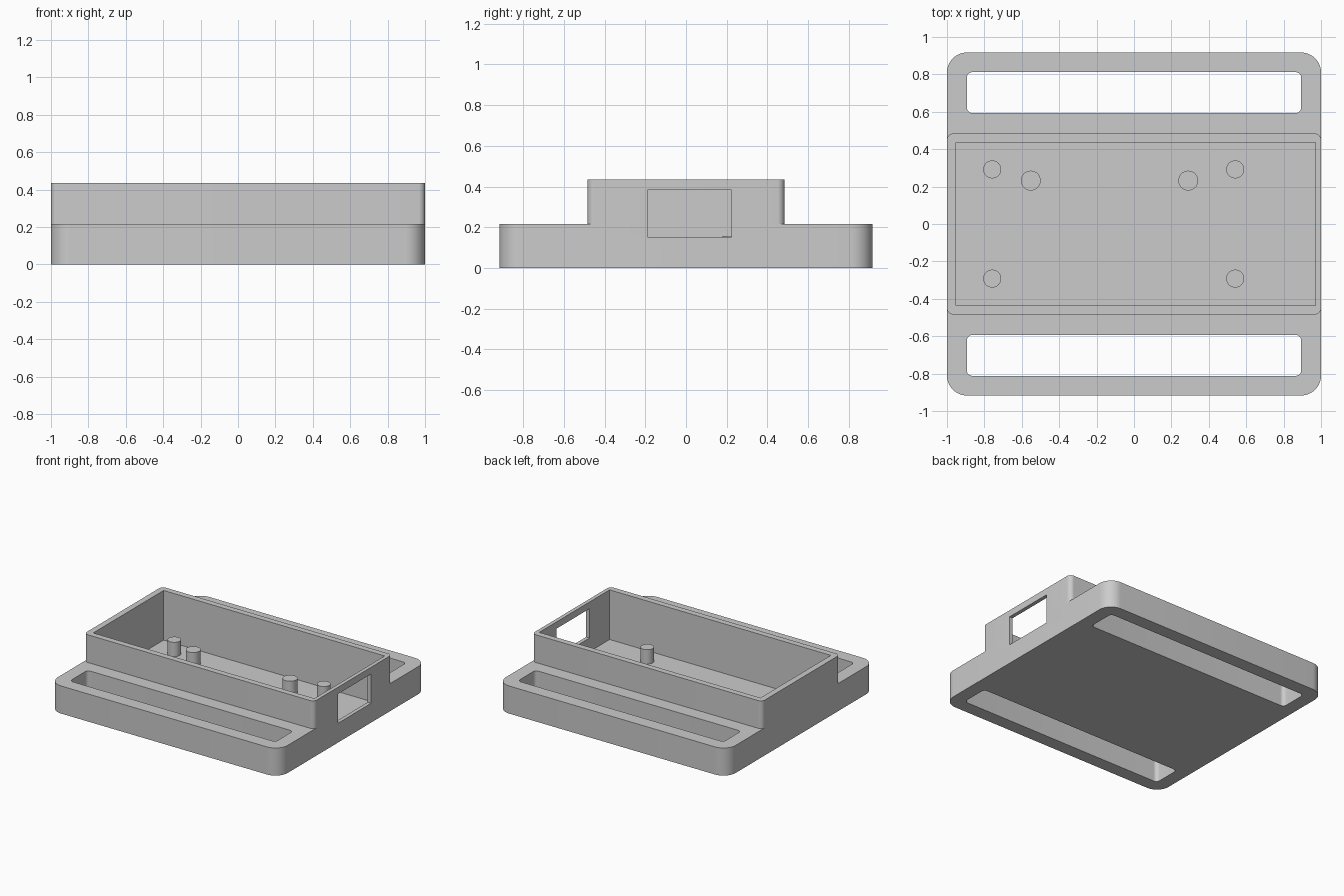
import bpy
import bmesh
from math import cos, sin, pi, radians

cube = bpy.data.objects.get("Cube")
if cube:
    bpy.data.objects.remove(cube, do_unlink=True)

grey = bpy.data.materials.new("light grey plastic")
grey.use_nodes = True
grey.diffuse_color = (0.6, 0.6, 0.6, 1)
grey.node_tree.nodes["Principled BSDF"].inputs["Base Color"].default_value = grey.diffuse_color

BASE_TOP, RIM_TOP, FLOOR = 0.217, 0.435, 0.045


def block(name, x0, x1, y0, y1, z0, z1, radius=0.0, steps=10):
    """Upright box whose vertical edges can be rounded."""
    outline = []
    corners = [(x1, y1, -1, -1), (x0, y1, 1, -1), (x0, y0, 1, 1), (x1, y0, -1, 1)]
    for i, (x, y, dx, dy) in enumerate(corners):
        if not radius:
            outline.append((x, y))
            continue
        for k in range(steps + 1):
            a = (i + k / steps) * pi / 2
            outline.append((x + radius * (dx + cos(a)), y + radius * (dy + sin(a))))
    bm = bmesh.new()
    face = bm.faces.new([bm.verts.new((x, y, z0)) for x, y in outline])
    top = bmesh.ops.extrude_face_region(bm, geom=[face])["geom"]
    verts = [v for v in top if isinstance(v, bmesh.types.BMVert)]
    bmesh.ops.translate(bm, verts=verts, vec=(0, 0, z1 - z0))
    bmesh.ops.recalc_face_normals(bm, faces=bm.faces)
    mesh = bpy.data.meshes.new(name)
    bm.to_mesh(mesh)
    bm.free()
    mesh.materials.append(grey)
    obj = bpy.data.objects.new(name, mesh)
    bpy.context.collection.objects.link(obj)
    return obj


def finish(obj):
    bpy.ops.object.select_all(action="DESELECT")
    obj.select_set(True)
    bpy.context.view_layer.objects.active = obj
    for mod in list(obj.modifiers):
        bpy.ops.object.modifier_apply(modifier=mod.name)
    bpy.ops.object.shade_smooth_by_angle(angle=radians(30))


# Base plate and the raised tray wall on top of it
base = block("base_plate", -1, 1, -0.917, 0.917, 0, BASE_TOP, 0.107)
rim = block("tray_wall", -1, 1, -0.484, 0.484, BASE_TOP, RIM_TOP, 0.035)

# Cutters: tray cavity, side window and the two strap slots
cavity = block("cavity_cutter", -0.953, 0.97, -0.437, 0.437, FLOOR, 0.6)
window = block("window_cutter", 0.9, 1.1, -0.188, 0.224, 0.152, 0.382)
slots = [block("slot_cutter", -0.894, 0.894, min(s * 0.593, s * 0.812),
               max(s * 0.593, s * 0.812), -0.1, 0.4, 0.03) for s in (-1, 1)]
for cutter in [cavity, window] + slots:
    cutter.hide_render = True

for part, cutters in ((base, slots + [cavity, window]), (rim, [cavity, window])):
    for cutter in cutters:
        mod = part.modifiers.new("cut", "BOOLEAN")
        mod.operation = "DIFFERENCE"
        mod.solver = "EXACT"
        mod.object = cutter
    finish(part)
for cutter in [cavity, window] + slots:
    bpy.data.objects.remove(cutter, do_unlink=True)

# Mounting posts standing on the tray floor
POST_TOP = 0.157
posts = [(x, y, 0.048) for x in (-0.758, 0.541) for y in (-0.292, 0.292)]
posts += [(x, 0.232, 0.053) for x in (-0.552, 0.29)]
for x, y, r in posts:
    bottom = FLOOR - 0.01
    bpy.ops.mesh.primitive_cylinder_add(vertices=40, radius=r, depth=POST_TOP - bottom,
                                        location=(x, y, (POST_TOP + bottom) / 2))
    post = bpy.context.object
    post.name = "mounting_post"
    post.data.materials.append(grey)
    finish(post)
